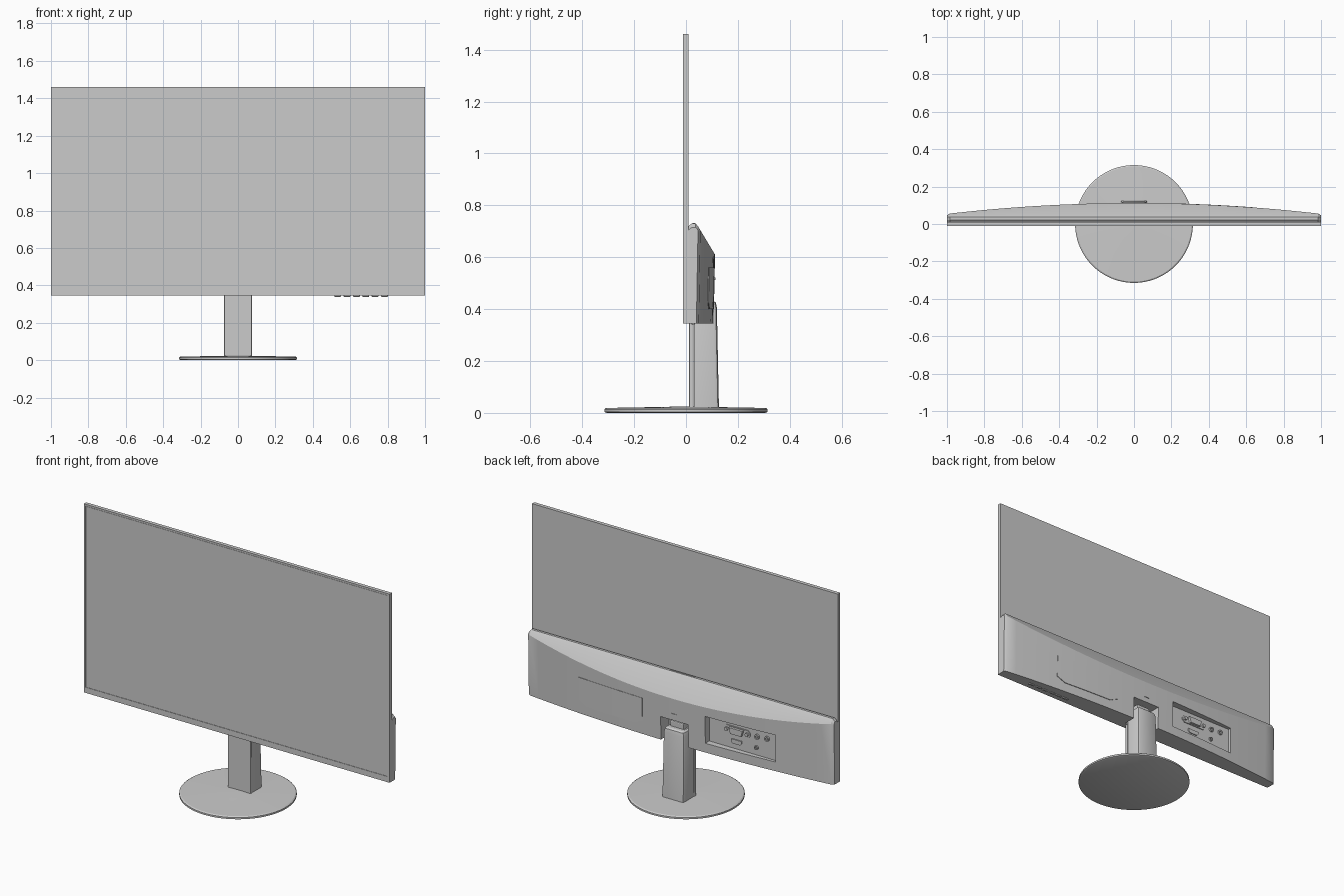
import bpy, bmesh, math

if "Cube" in bpy.data.objects:
    bpy.data.objects.remove(bpy.data.objects["Cube"])

grey = bpy.data.materials.new("plain_grey")
grey.diffuse_color = (0.6, 0.6, 0.6, 1)
grey.use_nodes = True
grey.node_tree.nodes["Principled BSDF"].inputs["Base Color"].default_value = grey.diffuse_color


def finish(name, bm, smooth=True):
    """Turn a bmesh into a named, coloured object."""
    bmesh.ops.recalc_face_normals(bm, faces=bm.faces)
    me = bpy.data.meshes.new(name)
    bm.to_mesh(me)
    bm.free()
    ob = bpy.data.objects.new(name, me)
    bpy.context.collection.objects.link(ob)
    me.materials.append(grey)
    if smooth:
        shade(ob)
    return ob


def shade(ob):
    bpy.ops.object.select_all(action='DESELECT')
    ob.select_set(True)
    bpy.context.view_layer.objects.active = ob
    bpy.ops.object.shade_smooth_by_angle(angle=math.radians(30))


def box(name, x, y, z, bevel=0.0):
    """Box from (min, max) ranges."""
    bm = bmesh.new()
    bmesh.ops.create_cube(bm, size=1)
    for v in bm.verts:
        for i, r in enumerate((x, y, z)):
            v.co[i] = r[0] if v.co[i] < 0 else r[1]
    if bevel:
        bmesh.ops.bevel(bm, geom=bm.edges[:], offset=bevel, segments=2,
                        profile=0.5, affect='EDGES')
    return finish(name, bm, False)


def loft(name, rings):
    """Skin between rings of points and cap both ends."""
    bm = bmesh.new()
    vs = [[bm.verts.new(p) for p in r] for r in rings]
    n = len(vs[0])
    for a, b in zip(vs, vs[1:]):
        for i in range(n):
            j = (i + 1) % n
            bm.faces.new((a[i], a[j], b[j], b[i]))
    bm.faces.new(vs[0])
    bm.faces.new(vs[-1])
    return finish(name, bm)


def prism_y(name, pts, y0, y1):
    """Extrude an x-z outline along y."""
    return loft(name, [[(x, y, z) for x, z in pts] for y in (y0, y1)])


def circle(cx, cz, r, n=20):
    return [(cx + r * math.cos(2 * math.pi * i / n),
             cz + r * math.sin(2 * math.pi * i / n)) for i in range(n)]


def cut(ob, cutter):
    cutter.hide_render = True
    m = ob.modifiers.new("cut", 'BOOLEAN')
    m.operation = 'DIFFERENCE'
    m.solver = 'EXACT'
    m.object = cutter
    bpy.context.view_layer.objects.active = ob
    bpy.ops.object.modifier_apply(modifier=m.name)
    bpy.data.objects.remove(cutter)


# Thin display panel with screen and narrow bezels
box("panel_body", (-1, 1), (-0.0095, 0.010), (0.345, 1.46))
box("screen", (-0.986, 0.986), (-0.0112, -0.009), (0.381, 1.448))
box("bottom_bezel", (-1, 1), (-0.012, -0.009), (0.345, 0.378))
box("top_bezel", (-1, 1), (-0.012, -0.009), (1.451, 1.46))
for s in (-1, 1):
    box("side_bezel", sorted((s * 0.988, s)), (-0.012, -0.009), (0.378, 1.451))


# Curved rear housing, thick in the middle and thin at the ends
def back_y(x):
    return 0.112 - 0.058 * x * x


def section(x):
    end = abs(x) > 0.99
    y = back_y(x) - (0.008 if end else 0)
    top = 0.715 if end else 0.73
    fold = min(0.72 - (y - 0.046) / 0.066 * 0.11, top - 0.02)
    return [(x, 0.008, 0.345), (x, y - 0.006, 0.345), (x, y, fold),
            (x, 0.046, top - 0.01), (x, 0.037, top),
            (x, 0.022, top), (x, 0.008, top - 0.012)]


xs = [-1] + [-0.985 + 1.97 * i / 32 for i in range(33)] + [1]
housing = loft("rear_housing", [section(x) for x in xs])
cut(housing, box("pocket_cutter", (-0.09, 0.09), (0.03, 0.2), (0.3, 0.482)))
cut(housing, box("port_cutter", (-0.645, -0.20), (0.068, 0.2), (0.40, 0.56)))
shade(housing)

# Shallow cover plate on the other half, following the curve
cover = []
for i in range(9):
    x = 0.21 + 0.43 * i / 8
    c = 0.025 if i in (0, 8) else 0
    y = back_y(x)
    cover.append([(x, y - 0.012, 0.40 + c), (x, y - 0.001, 0.40 + c),
                  (x, y + 0.0008, 0.56), (x, y - 0.012, 0.56)])
loft("rear_cover", cover)

# Connectors inside the port recess
F = 0.067
prism_y("video_plate", [(-0.47, 0.50), (-0.455, 0.485), (-0.315, 0.485), (-0.30, 0.50),
                        (-0.30, 0.515), (-0.315, 0.53), (-0.455, 0.53), (-0.47, 0.515)],
        F, 0.073)
prism_y("video_socket", [(-0.42, 0.49), (-0.35, 0.49), (-0.34, 0.525), (-0.43, 0.525)],
        F, 0.088)
for x in (-0.452, -0.318):
    prism_y("video_screw", circle(x, 0.508, 0.011, 6), F, 0.084)
prism_y("digital_socket", [(-0.405, 0.43), (-0.355, 0.43), (-0.345, 0.44), (-0.345, 0.455),
                           (-0.415, 0.455), (-0.415, 0.44)], F, 0.074)
for x, z, r in ((-0.515, 0.51, 0.015), (-0.58, 0.515, 0.015), (-0.51, 0.445, 0.012)):
    jack = prism_y("round_jack", circle(x, z, r), F, 0.077)
    cut(jack, prism_y("jack_cutter", circle(x, z, r * 0.55), 0.070, 0.1))
    shade(jack)

# Small details: lock slot plate, top catch, control buttons
box("lock_plate", (-0.016, 0.016), (0.10, 0.1135), (0.512, 0.522))
box("top_catch", (-0.08, 0.08), (0.026, 0.034), (0.725, 0.7325))
for i in range(6):
    x = 0.515 + 0.05 * i
    box("control_button", (x, x + 0.036), (0.022, 0.034), (0.339, 0.35), 0.002)


# Stand neck: chamfered column behind a thin front plate
def neck_ring(z, w, y1, c=0.014, y0=0.03):
    return [(-w, y0, z), (w, y0, z), (w, y1 - c, z), (w - c * 0.3, y1 - c * 0.3, z),
            (w - c, y1, z), (-w + c, y1, z), (-w + c * 0.3, y1 - c * 0.3, z),
            (-w, y1 - c, z)]


loft("neck_column", [neck_ring(0.018, 0.072, 0.127), neck_ring(0.405, 0.068, 0.119),
                     neck_ring(0.425, 0.063, 0.115), neck_ring(0.432, 0.054, 0.106)])
box("neck_front_plate", (-0.074, 0.074), (0.012, 0.029), (0.018, 0.36), 0.003)
box("neck_hinge", (-0.045, 0.045), (0.025, 0.085), (0.42, 0.465), 0.006)

# Round foot, turned from a profile
foot = [(0.306, 0), (0.315, 0.004), (0.315, 0.014), (0.308, 0.019), (0.09, 0.023), (0.01, 0.025)]
loft("round_foot", [[(r * math.cos(a), r * math.sin(a), z)
                     for a in (2 * math.pi * i / 72 for i in range(72))] for r, z in foot])
